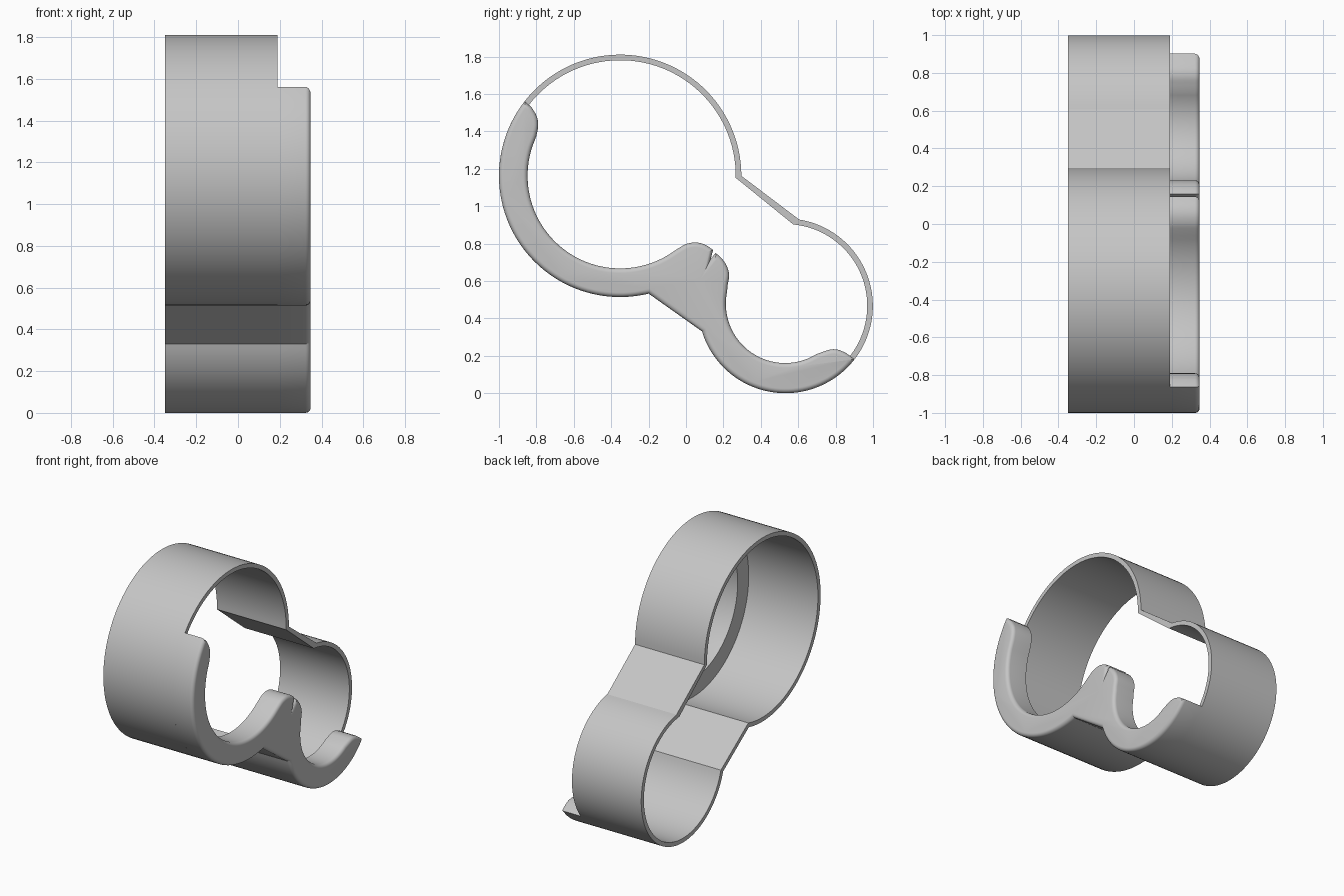
import bpy, bmesh, math
from mathutils import Vector

if "Cube" in bpy.data.objects:
    bpy.data.objects.remove(bpy.data.objects["Cube"])

BIG, SMALL = (-0.352, 1.162), (0.532, 0.467)   # centres of the two rings (y, z)
X_BACK, X_LIP, X_FRONT = -0.35, 0.19, 0.348
FILLET = 0.025

grey = bpy.data.materials.new("grey plastic")
grey.diffuse_color = (0.56, 0.56, 0.56, 1)
grey.use_nodes = True
grey.node_tree.nodes["Principled BSDF"].inputs["Base Color"].default_value = grey.diffuse_color


def arc(c, r, a0, a1, n):
    """Points on an arc from angle a0 to a1 in degrees."""
    angles = [math.radians(a0 + (a1 - a0) * i / n) for i in range(n + 1)]
    return [Vector((c[0] + r * math.cos(a), c[1] + r * math.sin(a))) for a in angles]


def spline(points, n=6):
    """Smooth curve through a few points."""
    p = [Vector(q) for q in points]
    p = [2 * p[0] - p[1]] + p + [2 * p[-1] - p[-2]]
    out = []
    for a, b, c, d in zip(p, p[1:], p[2:], p[3:]):
        for i in range(n):
            t = i / n
            out.append(0.5 * (2 * b + (c - a) * t + (2 * a - 5 * b + 4 * c - d) * t * t
                              + (3 * b - a - 3 * c + d) * t ** 3))
    return out + [p[-2]]


def inset(loop, d):
    """Mitred inward offset of a counter-clockwise outline."""
    out = []
    for i, p in enumerate(loop):
        e0 = (p - loop[i - 1]).normalized()
        e1 = (loop[(i + 1) % len(loop)] - p).normalized()
        n0, n1 = Vector((-e0.y, e0.x)), Vector((-e1.y, e1.x))
        out.append(p + (n0 + n1) * (d / max(1 + n0.dot(n1), 0.04)))
    return out


def finish(name, bm):
    bmesh.ops.recalc_face_normals(bm, faces=bm.faces)
    mesh = bpy.data.meshes.new(name)
    bm.to_mesh(mesh)
    bm.free()
    mesh.materials.append(grey)
    ob = bpy.data.objects.new(name, mesh)
    bpy.context.collection.objects.link(ob)
    bpy.ops.object.select_all(action='DESELECT')
    bpy.context.view_layer.objects.active = ob
    ob.select_set(True)
    bpy.ops.object.shade_smooth_by_angle(angle=math.radians(25))


def ring(bm, loop, x):
    return [bm.verts.new((x, p.x, p.y)) for p in loop]


def bridge(bm, a, b):
    for i in range(len(a)):
        j = (i + 1) % len(a)
        bm.faces.new((a[i], a[j], b[j], b[i]))


# Thin band around both rings, open at both ends
outer = arc(BIG, 0.648, 0, 283.6, 90) + arc(SMALL, 0.467, 197, 441, 70)
inner = arc(BIG, 0.618, -1, 284.8, 90) + arc(SMALL, 0.437, 195.7, 444.5, 70)
bm = bmesh.new()
rings = [ring(bm, outer, X_BACK), ring(bm, outer, X_LIP),
         ring(bm, inner, X_LIP), ring(bm, inner, X_BACK)]
for k in range(4):
    bridge(bm, rings[k], rings[(k + 1) % 4])
finish("double_ring_band", bm)

# Thick retaining lip on the lower half, with rounded ends and a notched middle
lip = arc(BIG, 0.648, 142, 283.6, 48) + arc(SMALL, 0.467, 197, 322.3, 40)
lip += spline([(0.855, 0.215), (0.815, 0.232), (0.775, 0.234), (0.735, 0.222)], 3)
lip += arc((0.53, 0.478), 0.317, 302, 168, 40)
lip += spline([(0.222, 0.575), (0.231, 0.63), (0.218, 0.68), (0.19, 0.722), (0.158, 0.75)], 3)
lip += [Vector((0.132, 0.717))]
lip += spline([(0.145, 0.766), (0.10, 0.795), (0.05, 0.806), (0.0, 0.797), (-0.035, 0.778)], 3)
lip += arc(BIG, 0.495, 306, 162, 48)
lip += spline([(-0.80, 1.375), (-0.79, 1.43), (-0.798, 1.48), (-0.825, 1.528)], 3)
bm = bmesh.new()
rings = [ring(bm, lip, X_LIP)]
for k in range(6):
    a = math.radians(90 * k / 5)
    rings.append(ring(bm, inset(lip, FILLET * (1 - math.cos(a))),
                      X_FRONT - FILLET * (1 - math.sin(a))))
for a, b in zip(rings, rings[1:]):
    bridge(bm, a, b)
bm.faces.new(rings[0])
bm.faces.new(rings[-1])
finish("retaining_lip", bm)
